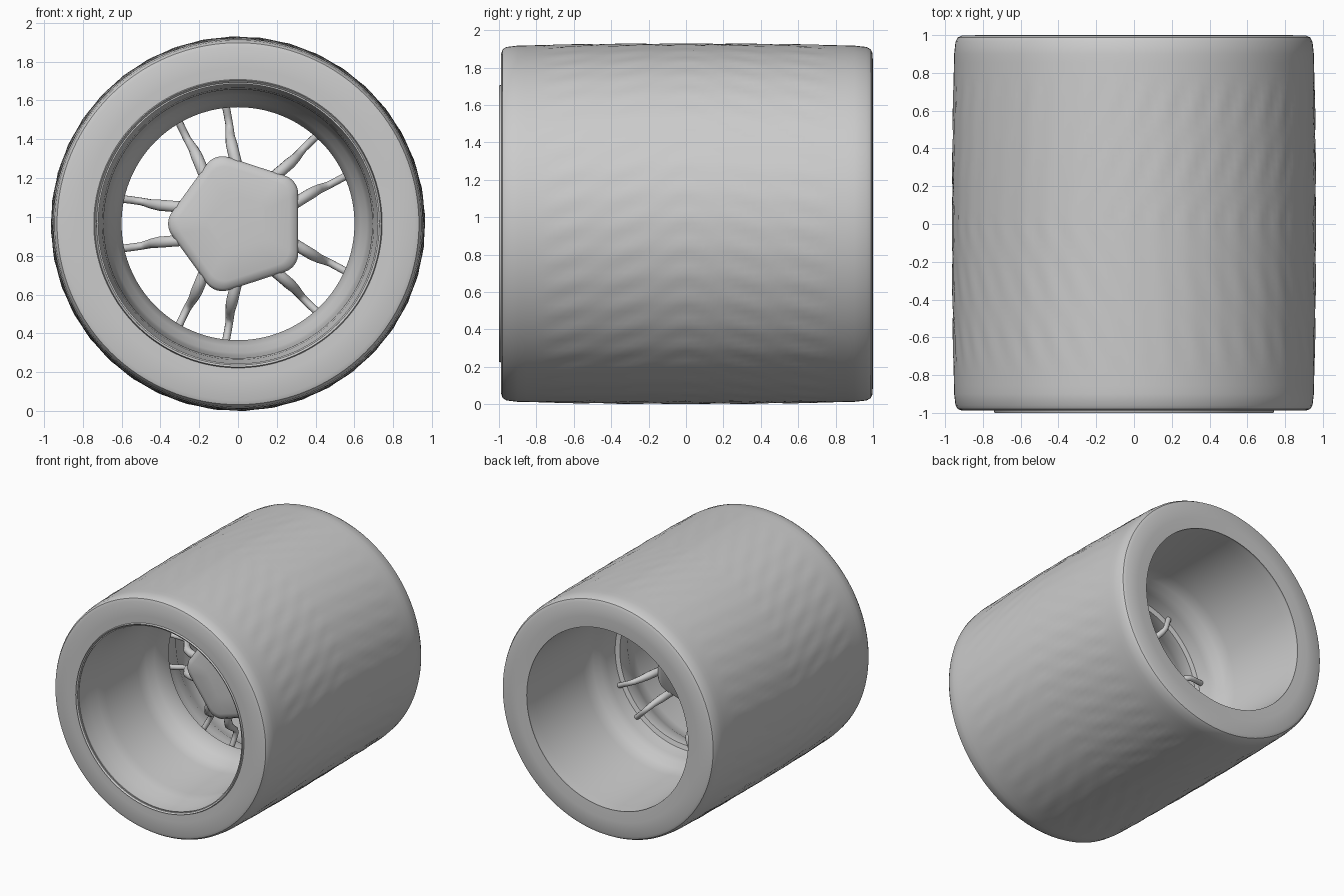
import bpy, bmesh
from math import sin, cos, pi, radians

if "Cube" in bpy.data.objects:
    bpy.data.objects.remove(bpy.data.objects["Cube"])

CZ = 0.965
N = 160

def finish(bm, name, angle=35):
    bmesh.ops.recalc_face_normals(bm, faces=bm.faces[:])
    me = bpy.data.meshes.new(name)
    bm.to_mesh(me)
    bm.free()
    ob = bpy.data.objects.new(name, me)
    ob.location.z = CZ
    bpy.context.collection.objects.link(ob)
    bpy.ops.object.select_all(action='DESELECT')
    ob.select_set(True)
    bpy.context.view_layer.objects.active = ob
    bpy.ops.object.shade_smooth_by_angle(angle=radians(angle))
    return ob

def lathe(name, profile, closed, ripple=None):
    """Revolve (y, r) points about the wheel axis."""
    bm = bmesh.new()
    rings = []
    for y, r in profile:
        ring = []
        for i in range(N):
            a = 2 * pi * i / N
            rr = r + (ripple(a, y) if ripple and r > 0.94 else 0)
            ring.append(bm.verts.new((rr * cos(a), y, rr * sin(a))))
        rings.append(ring)
    for k in range(len(rings) if closed else len(rings) - 1):
        p, q = rings[k], rings[(k + 1) % len(rings)]
        for i in range(N):
            j = (i + 1) % N
            bm.faces.new((p[i], p[j], q[j], q[i]))
    return finish(bm, name)

# Tyre: wide slightly crowned roller with a faint chevron tread
def tread(a, y):
    if abs(y) > 0.75:
        return 0
    return 0.003 * sin(40 * a + 14 * abs(y)) * cos(10 * y)

crown = [(-0.9 + 1.8 * i / 40, 0.962 - 0.012 * (-0.9 + 1.8 * i / 40) ** 2) for i in range(41)]
tyre = ([(-0.985, 0.72), (-0.988, 0.80), (-0.988, 0.91), (-0.98, 0.932), (-0.96, 0.945)]
        + crown +
        [(0.965, 0.945), (0.988, 0.932), (0.998, 0.91), (1.0, 0.80), (0.995, 0.715)])
lathe("tyre", tyre + [(0.9, 0.735), (-0.9, 0.75)], True, tread)

# Rim barrel: deep tube, stepping in to a narrow ring near the middle
rim = [(-0.98, 0.745), (-1.0, 0.738), (-0.99, 0.728), (-0.86, 0.722), (-0.78, 0.70),
       (-0.70, 0.692), (-0.30, 0.68), (-0.22, 0.665), (-0.16, 0.63), (-0.11, 0.612),
       (-0.05, 0.60), (-0.02, 0.60), (-0.01, 0.635), (0.08, 0.65), (0.15, 0.655),
       (0.20, 0.685), (0.30, 0.70), (0.90, 0.712), (0.99, 0.718), (0.99, 0.74)]
lathe("rim", rim, True)

# Hub: rounded pentagon plate with a soft edge
def pentagon(scale):
    pts = []
    for k in range(5):
        c = pi + k * 2 * pi / 5
        for i in range(9):
            t = c + radians(-36 + 9 * i)
            # corner arc of radius 0.10 around an inset corner
            pts.append((scale * (0.26 * cos(c) + 0.10 * cos(t)),
                        scale * (0.26 * sin(c) + 0.10 * sin(t))))
    return pts

bm = bmesh.new()
layers = [(-0.165, 0.45), (-0.155, 0.85), (-0.145, 0.96), (-0.125, 1.0), (-0.09, 1.0), (-0.07, 0.95)]
loops = [[bm.verts.new((x, y, z)) for x, z in pentagon(s)] for y, s in layers]
for p, q in zip(loops, loops[1:]):
    for i in range(len(p)):
        j = (i + 1) % len(p)
        bm.faces.new((p[i], p[j], q[j], q[i]))
bm.faces.new(loops[0])
bm.faces.new(loops[-1])
finish(bm, "hub", 50)

# Spokes: five pairs of cranked, tapering rods (radial, depth, offset, thickness)
path = [(0.24, -0.11, 0.085, 0.028), (0.34, -0.10, 0.09, 0.030), (0.40, -0.07, 0.095, 0.030),
        (0.44, -0.02, 0.10, 0.025), (0.47, 0.025, 0.108, 0.022), (0.50, 0.04, 0.115, 0.020),
        (0.55, 0.03, 0.122, 0.020), (0.63, 0.01, 0.132, 0.020)]
for k in range(5):
    a = pi + k * 2 * pi / 5
    for side in (-1, 1):
        cu = bpy.data.curves.new("spoke", 'CURVE')
        cu.dimensions = '3D'
        cu.bevel_depth = 1.0
        cu.bevel_resolution = 3
        cu.use_fill_caps = True
        sp = cu.splines.new('POLY')
        sp.points.add(len(path) - 1)
        for pt, (r, y, off, th) in zip(sp.points, path):
            o = off * side
            pt.co = (r * cos(a) - o * sin(a), y, r * sin(a) + o * cos(a), 1)
            pt.radius = th
        sp.use_smooth = True
        ob = bpy.data.objects.new(f"spoke_{k + 1}_{'a' if side < 0 else 'b'}", cu)
        ob.location.z = CZ
        bpy.context.collection.objects.link(ob)
